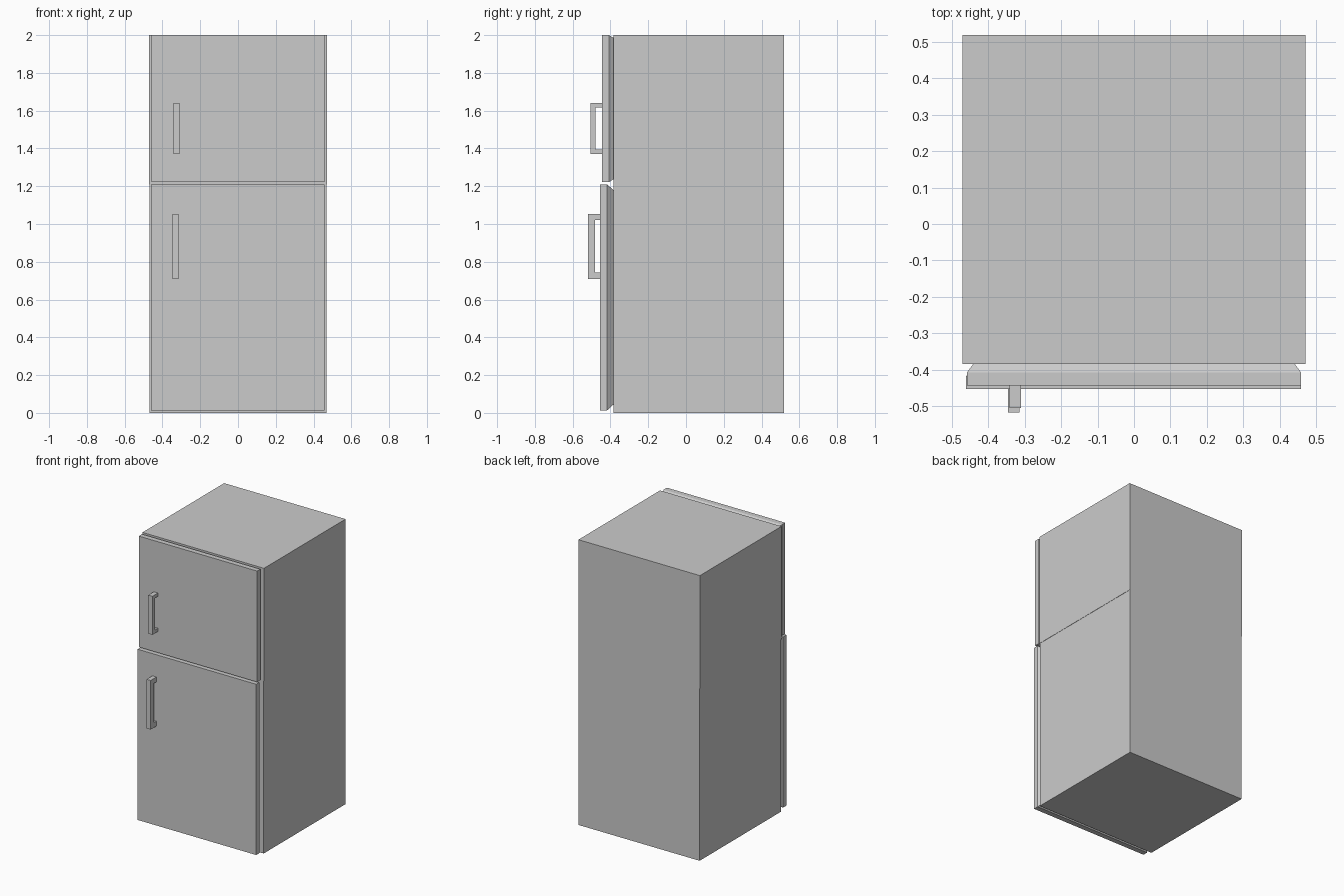
import bpy

if "Cube" in bpy.data.objects:
    bpy.data.objects.remove(bpy.data.objects["Cube"])


def make_mesh(name, verts, faces):
    mesh = bpy.data.meshes.new(name)
    mesh.from_pydata(verts, [], faces)
    mesh.update()
    obj = bpy.data.objects.new(name, mesh)
    bpy.context.collection.objects.link(obj)
    return obj


def box(name, x0, x1, y0, y1, z0, z1):
    bpy.ops.mesh.primitive_cube_add(
        size=1, location=((x0 + x1) / 2, (y0 + y1) / 2, (z0 + z1) / 2))
    obj = bpy.context.object
    obj.name = name
    obj.scale = (x1 - x0, y1 - y0, z1 - z0)
    bpy.ops.object.transform_apply(location=False, rotation=False, scale=True)
    return obj


def door(name, x0, x1, z0, z1, y_front, y_edge, y_back, inset_x, inset_z):
    """Slab whose rear part tapers inward towards the cabinet."""
    verts = []
    for y, ix, iz in ((y_front, 0, 0), (y_edge, 0, 0), (y_back, inset_x, inset_z)):
        verts += [(x0 + ix, y, z0 + iz), (x1 - ix, y, z0 + iz),
                  (x1 - ix, y, z1 - iz), (x0 + ix, y, z1 - iz)]
    faces = [(0, 1, 2, 3), (11, 10, 9, 8)]
    for r in (0, 4):
        for i in range(4):
            j = (i + 1) % 4
            faces.append((r + j, r + i, r + 4 + i, r + 4 + j))
    return make_mesh(name, verts, faces)


def handle(name, x0, x1, y_front, y_inner, y_door, z0, z1, foot):
    """U-shaped side profile extruded across x."""
    profile = [(y_door, z0), (y_front, z0), (y_front, z1), (y_door, z1),
               (y_door, z1 - foot), (y_inner, z1 - foot),
               (y_inner, z0 + foot), (y_door, z0 + foot)]
    n = len(profile)
    verts = [(x, y, z) for x in (x0, x1) for y, z in profile]
    # quads around the U on the left cap, mirrored for the right cap
    caps = [(0, 1, 6, 7), (1, 2, 5, 6), (2, 3, 4, 5)]
    faces = [tuple(reversed(c)) for c in caps]
    faces += [tuple(i + n for i in c) for c in caps]
    faces += [(i, (i + 1) % n, (i + 1) % n + n, i + n) for i in range(n)]
    obj = make_mesh(name, verts, faces)
    # make normals consistent
    bpy.context.view_layer.objects.active = obj
    bpy.ops.object.select_all(action='DESELECT')
    obj.select_set(True)
    bpy.ops.object.mode_set(mode='EDIT')
    bpy.ops.mesh.select_all(action='SELECT')
    bpy.ops.mesh.normals_make_consistent(inside=False)
    bpy.ops.object.mode_set(mode='OBJECT')
    return obj


# Cabinets: fridge below, slightly wider freezer above
box("fridge_cabinet", -0.469, 0.469, -0.385, 0.519, 0.0, 1.208)
box("freezer_cabinet", -0.471, 0.471, -0.385, 0.519, 1.208, 2.0)

# Doors with tapered seals
door("fridge_door", -0.461, 0.459, 0.013, 1.21, -0.454, -0.418, -0.385, 0.03, 0.03)
door("freezer_door", -0.459, 0.459, 1.222, 2.0, -0.444, -0.408, -0.385, 0.017, 0.014)

# Door handles
handle("fridge_handle", -0.346, -0.315, -0.518, -0.482, -0.454, 0.71, 1.054, 0.034)
handle("freezer_handle", -0.342, -0.31, -0.506, -0.479, -0.444, 1.371, 1.641, 0.023)
